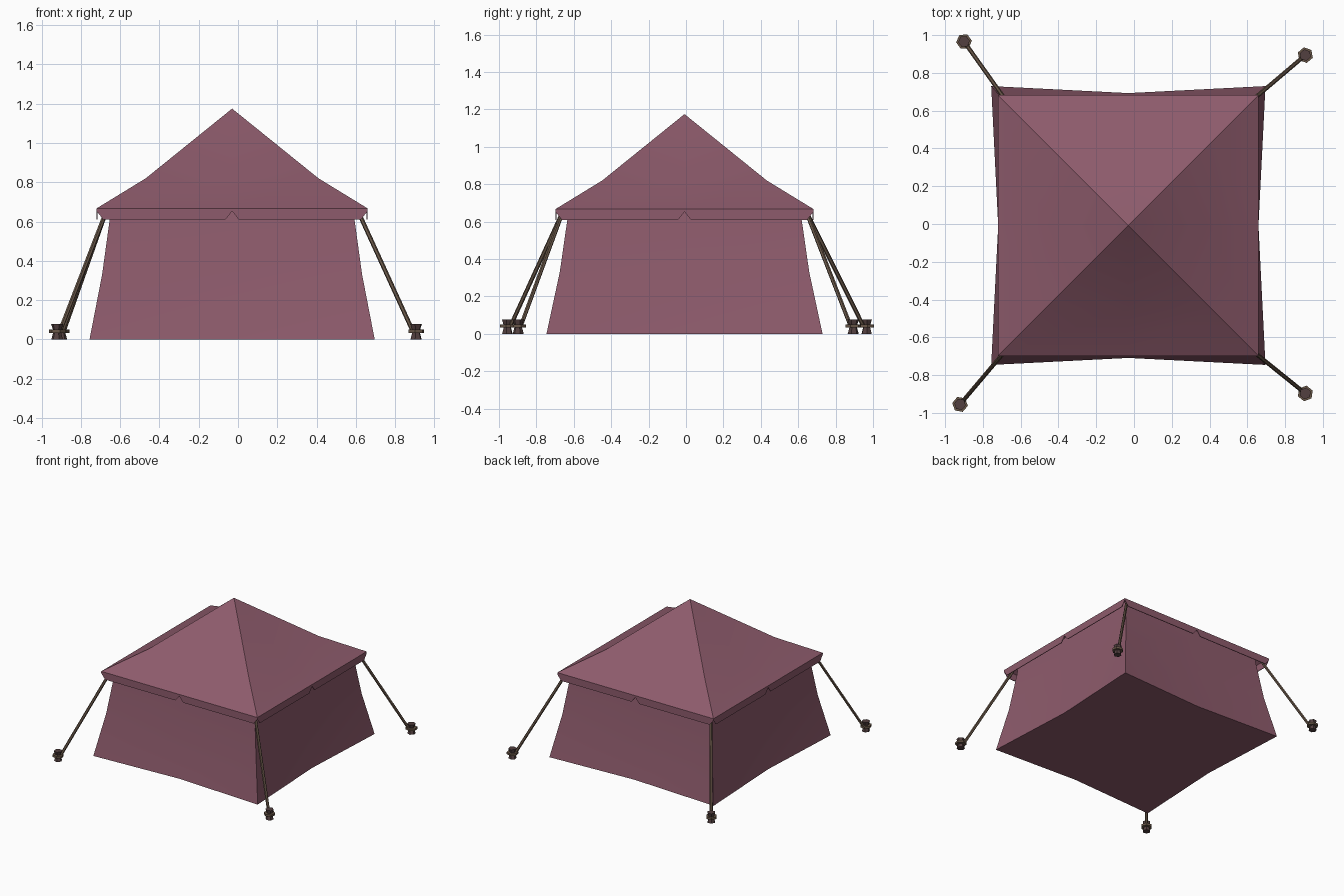
import bpy, bmesh, math
from mathutils import Vector

if "Cube" in bpy.data.objects:
    bpy.data.objects.remove(bpy.data.objects["Cube"])

CX, CY = -0.03, -0.008      # tent centre


def material(name, rgb):
    m = bpy.data.materials.new(name)
    m.diffuse_color = (*rgb, 1)
    m.use_nodes = True
    m.node_tree.nodes["Principled BSDF"].inputs["Base Color"].default_value = m.diffuse_color
    return m


CLOTH = material("plum_cloth", (0.27, 0.105, 0.15))
ROPE = material("rope_brown", (0.14, 0.095, 0.065))
PEG = material("peg_dark", (0.085, 0.05, 0.05))


def finish(name, bm, mat, smooth=False):
    bmesh.ops.remove_doubles(bm, verts=bm.verts, dist=1e-4)
    bmesh.ops.recalc_face_normals(bm, faces=bm.faces)
    me = bpy.data.meshes.new(name)
    bm.to_mesh(me)
    bm.free()
    ob = bpy.data.objects.new(name, me)
    bpy.context.collection.objects.link(ob)
    me.materials.append(mat)
    if smooth:
        bpy.ops.object.select_all(action='DESELECT')
        ob.select_set(True)
        bpy.context.view_layer.objects.active = ob
        bpy.ops.object.shade_smooth_by_angle(angle=math.radians(30))
    return ob


def loft(bm, rings, cap_start=False, cap_end=False):
    vs = [[bm.verts.new(p) for p in r] for r in rings]
    n = len(vs[0])
    for a, b in zip(vs, vs[1:]):
        for i in range(n):
            j = (i + 1) % n
            bm.faces.new((a[i], a[j], b[j], b[i]))
    if cap_start:
        bm.faces.new(vs[0][::-1])
    if cap_end:
        bm.faces.new(vs[-1])


def square(hx, hy, z, sag=0.0):
    # Corners plus mid-side points, which sag inward
    sx, sy = hx - sag, hy - sag
    pts = [(-hx, -hy), (0, -sy), (hx, -hy), (sx, 0),
           (hx, hy), (0, sy), (-hx, hy), (-sx, 0)]
    return [(CX + x, CY + y, z) for x, y in pts]


# Flared walls with a closed floor
bm = bmesh.new()
loft(bm, [square(0.726, 0.738, 0, 0.037), square(0.662, 0.667, 0.33, 0.02),
          square(0.622, 0.625, 0.62), square(0.615, 0.615, 0.70)], cap_start=True)
finish("tent_walls", bm, CLOTH, True)

# Concave pyramid roof
bm = bmesh.new()
loft(bm, [square(0.69, 0.69, 0.667), square(0.44, 0.44, 0.82)])
apex = bm.verts.new((CX, CY, 1.175))
bm.verts.ensure_lookup_table()
top = list(bm.verts)[8:16]
for i in range(8):
    bm.faces.new((top[i], top[(i + 1) % 8], apex))
finish("tent_roof", bm, CLOTH, True)

# Valance: two flaps per side with triangular notches between them
bm = bmesh.new()
H, N = 0.69, 0.034
profile = [(-H, 0.667), (-H, 0.653), (-H + N, 0.61), (-N, 0.61), (0, 0.653),
           (N, 0.61), (H - N, 0.61), (H, 0.653), (H, 0.667), (0, 0.667)]
for k in range(4):
    c, s = round(math.cos(k * math.pi / 2)), round(math.sin(k * math.pi / 2))
    v = [bm.verts.new((CX + x * c + H * s, CY + x * s - H * c, z)) for x, z in profile]
    bm.faces.new([v[i] for i in (0, 1, 2, 3, 4, 9)])
    bm.faces.new([v[i] for i in (9, 4, 5, 6, 7, 8)])
val = finish("roof_valance", bm, CLOTH)
mod = val.modifiers.new("thickness", 'SOLIDIFY')
mod.thickness = 0.005
mod.offset = -1


def hexagon(x, y, z, r, turn):
    return [(x + r * math.cos(turn + i * math.pi / 3),
             y + r * math.sin(turn + i * math.pi / 3), z) for i in range(6)]


# Guy ropes, pegs and the rope loops round the pegs
pegs = {"back_left": (-0.90, 0.966), "back_right": (0.907, 0.894),
        "front_left": (-0.921, -0.955), "front_right": (0.907, -0.897)}
for name, (px, py) in pegs.items():
    sx, sy = math.copysign(1, px), math.copysign(1, py)
    start = Vector((CX + sx * 0.638, CY + sy * 0.648, 0.66))
    out = Vector((px - start.x, py - start.y, 0)).normalized()
    turn = math.atan2(out.y, out.x)
    end = Vector((px, py, 0.042)) - out * 0.022

    bm = bmesh.new()
    d = (end - start).normalized()
    u = d.cross(Vector((0, 0, 1))).normalized()
    w = d.cross(u)
    loft(bm, [[p + 0.011 * (u * math.cos(a) + w * math.sin(a))
               for a in [i * math.pi / 3 for i in range(6)]]
              for p in (start, end)], True, True)
    finish(name + "_guy_rope", bm, ROPE)

    bm = bmesh.new()
    loft(bm, [hexagon(px, py, z, r, turn) for z, r in
              ((0, 0.03), (0.04, 0.019), (0.078, 0.031))], True, True)
    finish(name + "_peg", bm, PEG)

    bm = bmesh.new()
    loft(bm, [hexagon(px, py, z, r, turn) for z, r in
              ((0.033, 0.018), (0.033, 0.042), (0.05, 0.042), (0.05, 0.018))])
    finish(name + "_rope_loop", bm, ROPE)
